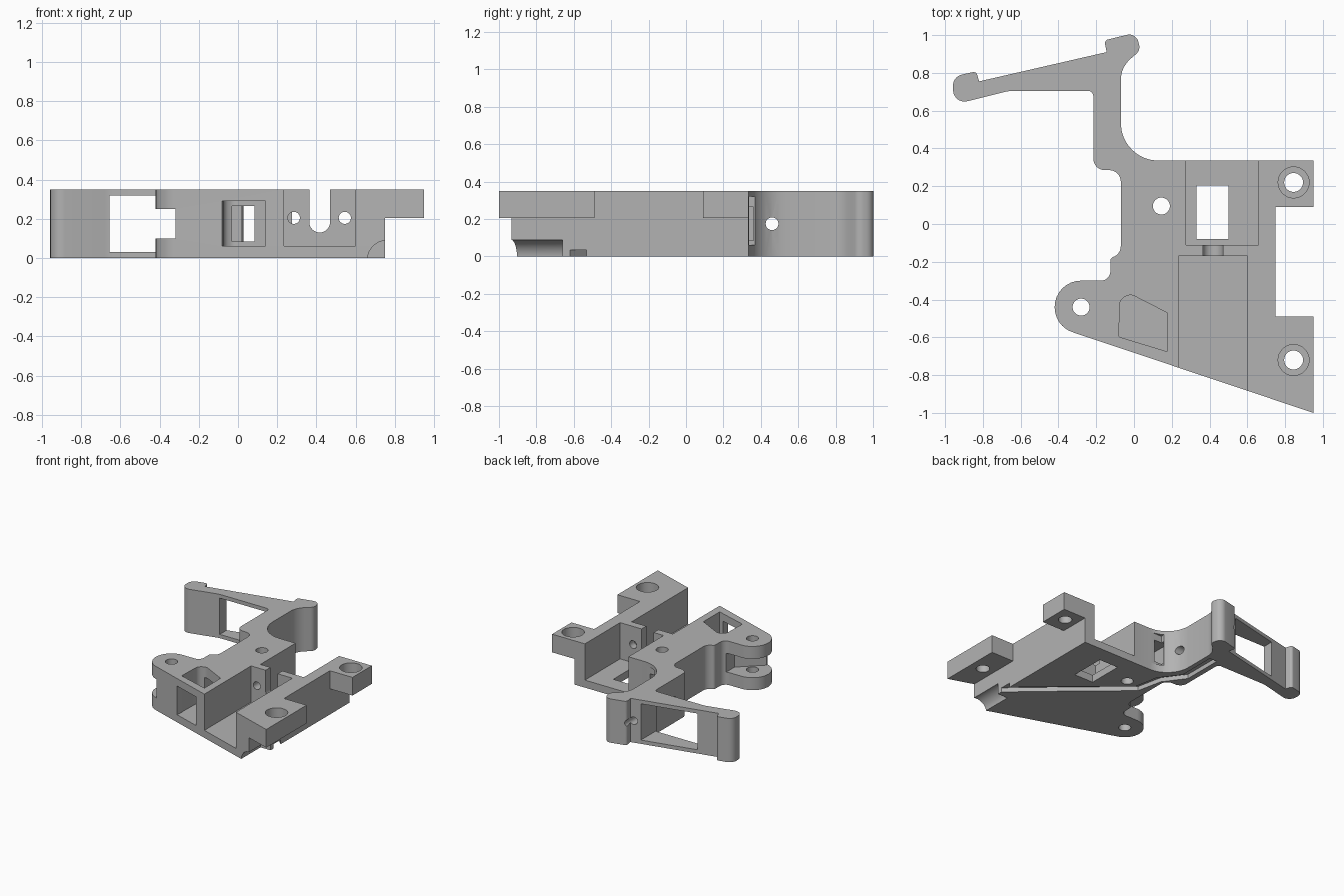
import bpy, bmesh, math
from mathutils import Vector, Matrix

cube = bpy.data.objects.get("Cube")
if cube:
    bpy.data.objects.remove(cube, do_unlink=True)

H = 0.35

grey = bpy.data.materials.new("plain grey")
grey.use_nodes = True
grey.diffuse_color = (0.45, 0.45, 0.45, 1)
grey.node_tree.nodes["Principled BSDF"].inputs["Base Color"].default_value = grey.diffuse_color


def add_object(name, bm):
    bmesh.ops.recalc_face_normals(bm, faces=bm.faces[:])
    mesh = bpy.data.meshes.new(name)
    bm.to_mesh(mesh)
    bm.free()
    mesh.materials.append(grey)
    ob = bpy.data.objects.new(name, mesh)
    bpy.context.collection.objects.link(ob)
    return ob


def rounded(corners, steps=8):
    """Turn (x, y, radius) corners into a filleted outline."""
    pts = []
    for i, (x, y, r) in enumerate(corners):
        p = Vector((x, y))
        a = (Vector(corners[i - 1][:2]) - p).normalized()
        b = (Vector(corners[(i + 1) % len(corners)][:2]) - p).normalized()
        if r == 0:
            pts.append(p)
            continue
        half = a.angle(b) / 2
        centre = p + (a + b).normalized() * r / math.sin(half)
        start = p + a * r / math.tan(half) - centre
        end = p + b * r / math.tan(half) - centre
        sweep = start.angle_signed(end)
        for k in range(steps + 1):
            ang = -sweep * k / steps
            pts.append(centre + Matrix.Rotation(ang, 2) @ start)
    return pts


def prism(name, pts, z0, z1):
    bm = bmesh.new()
    face = bm.faces.new([bm.verts.new((p[0], p[1], z0)) for p in pts])
    top = bmesh.ops.extrude_face_region(bm, geom=[face])["geom"]
    bmesh.ops.translate(bm, vec=(0, 0, z1 - z0),
                        verts=[v for v in top if isinstance(v, bmesh.types.BMVert)])
    return add_object(name, bm)


def box(name, x0, x1, y0, y1, z0, z1):
    return prism(name, [(x0, y0), (x1, y0), (x1, y1), (x0, y1)], z0, z1)


def rod(name, centre, r, length, axis="Z"):
    bm = bmesh.new()
    bmesh.ops.create_cone(bm, cap_ends=True, segments=32, radius1=r, radius2=r, depth=length)
    if axis != "Z":
        turn = Matrix.Rotation(math.pi / 2, 3, "Y" if axis == "X" else "X")
        bmesh.ops.rotate(bm, matrix=turn, verts=bm.verts)
    bmesh.ops.translate(bm, vec=centre, verts=bm.verts)
    return add_object(name, bm)


# Bracket body: plate, swept arm, hooked ends and round lug in one outline
body = prism("bracket_body", rounded([
    (0.95, -1, 0), (0.95, -0.49, 0), (0.75, -0.49, 0), (0.75, 0.09, 0),
    (0.95, 0.09, 0), (0.95, 0.335, 0), (-0.07, 0.335, 0.2),
    (-0.07, 0.83, 0.15), (0.035, 0.92, 0.05), (0.01, 1.013, 0.05),
    (-0.157, 0.972, 0.02), (-0.145, 0.91, 0), (-0.82, 0.755, 0),
    (-0.835, 0.808, 0.02), (-0.96, 0.78, 0.06), (-0.955, 0.632, 0.06),
    (-0.66, 0.705, 0.2), (-0.215, 0.705, 0.03), (-0.215, 0.285, 0.06),
    (-0.07, 0.285, 0.06), (-0.07, -0.16, 0.06), (-0.125, -0.18, 0.02),
    (-0.125, -0.3, 0.05), (-0.42, -0.3, 0.139), (-0.42, -0.541, 0.138)]), 0, H)

cutters = []


def cut(ob):
    ob.hide_render = True
    cutters.append(ob)


# Mounting ears: clear below, then drill and counterbore
cut(box("ear_clearance", 0.75, 1.2, -1.2, 0.6, -0.1, 0.205))
for y in (-0.72, 0.22):
    cut(rod("ear_hole", (0.845, y, 0.2), 0.05, 0.6))
    cut(rod("ear_counterbore", (0.845, y, 0.37), 0.082, 0.2))

# Front channel, rear pocket and the floor window
cut(box("front_channel", 0.235, 0.6, -1.2, -0.17, 0.06, 0.5))
cut(box("rear_pocket", 0.275, 0.66, -0.11, 0.6, 0.06, 0.5))
cut(box("floor_window", 0.33, 0.5, -0.08, 0.205, -0.1, 0.1))

# U slot and screw holes in the wall between them
cut(rod("slot_round", (0.417, -0.14, 0.183), 0.053, 0.15, "Y"))
cut(box("slot_open", 0.364, 0.47, -0.2, -0.09, 0.183, 0.5))
for x in (0.285, 0.545):
    cut(rod("wall_screw_hole", (x, -0.14, 0.205), 0.031, 0.15, "Y"))

# Pin holes through plate and lug, and the lug fork
cut(rod("plate_hole", (0.145, 0.095, 0.2), 0.045, 0.6))
cut(rod("lug_hole", (-0.28, -0.44, 0.2), 0.045, 0.6))
cut(prism("lug_fork", [(-0.5, -0.7), (-0.32, -0.7), (-0.32, -0.56),
                       (-0.15, -0.4), (-0.15, -0.2), (-0.5, -0.2)], 0.1, 0.25))

# Front pocket, its window, and the tunnel to the rear
cut(prism("front_pocket", rounded([(-0.08, -0.597, 0.01), (0.175, -0.675, 0),
                                   (0.175, -0.47, 0), (-0.02, -0.37, 0.05),
                                   (-0.075, -0.4, 0.05)]), 0.06, 0.5))
cut(prism("front_window", [(-0.105, -0.9), (0.14, -0.9), (0.14, -0.55), (-0.07, -0.55)],
          0.061, 0.29))
cut(box("tunnel", -0.03, 0.085, -0.5, 0.36, 0.085, 0.265))
cut(box("fillet_recess", 0.02, 0.25, 0.336, 0.6, 0.06, 0.32))

# Arm: open frame and cross holes
cut(box("arm_window", -0.655, -0.225, 0.5, 1.1, 0.03, 0.32))
cut(rod("arm_cross_hole", (-0.14, 0.46, 0.175), 0.034, 0.4, "X"))
cut(rod("arm_end_hole", (-0.17, 0.85, 0.175), 0.03, 0.3, "Y"))

# Underside cable groove with its rounded entry at the front corner
cut(rod("cable_entry", (0.76, -0.93, -0.01), 0.1, 0.54, "Y"))
path = [(0.8, -0.62), (0.37, -0.24), (0.02, 0.06), (-0.02, 0.26), (-0.14, 0.42), (-0.14, 0.74)]
left, right = [], []
for i, p in enumerate(path):
    before, after = path[max(i - 1, 0)], path[min(i + 1, len(path) - 1)]
    d = (Vector(after) - Vector(before)).normalized() * 0.033
    left.append((p[0] - d.y, p[1] + d.x))
    right.append((p[0] + d.y, p[1] - d.x))
cut(prism("cable_groove", left + right[::-1], -0.1, 0.035))

# Apply all cuts
bpy.context.view_layer.objects.active = body
for ob in cutters:
    mod = body.modifiers.new(ob.name, "BOOLEAN")
    mod.operation = "DIFFERENCE"
    mod.solver = "EXACT"
    mod.object = ob
    bpy.ops.object.modifier_apply(modifier=mod.name)
for ob in cutters:
    bpy.data.objects.remove(ob, do_unlink=True)

bpy.ops.object.select_all(action="DESELECT")
body.select_set(True)
bpy.ops.object.shade_smooth_by_angle(angle=math.radians(30))
